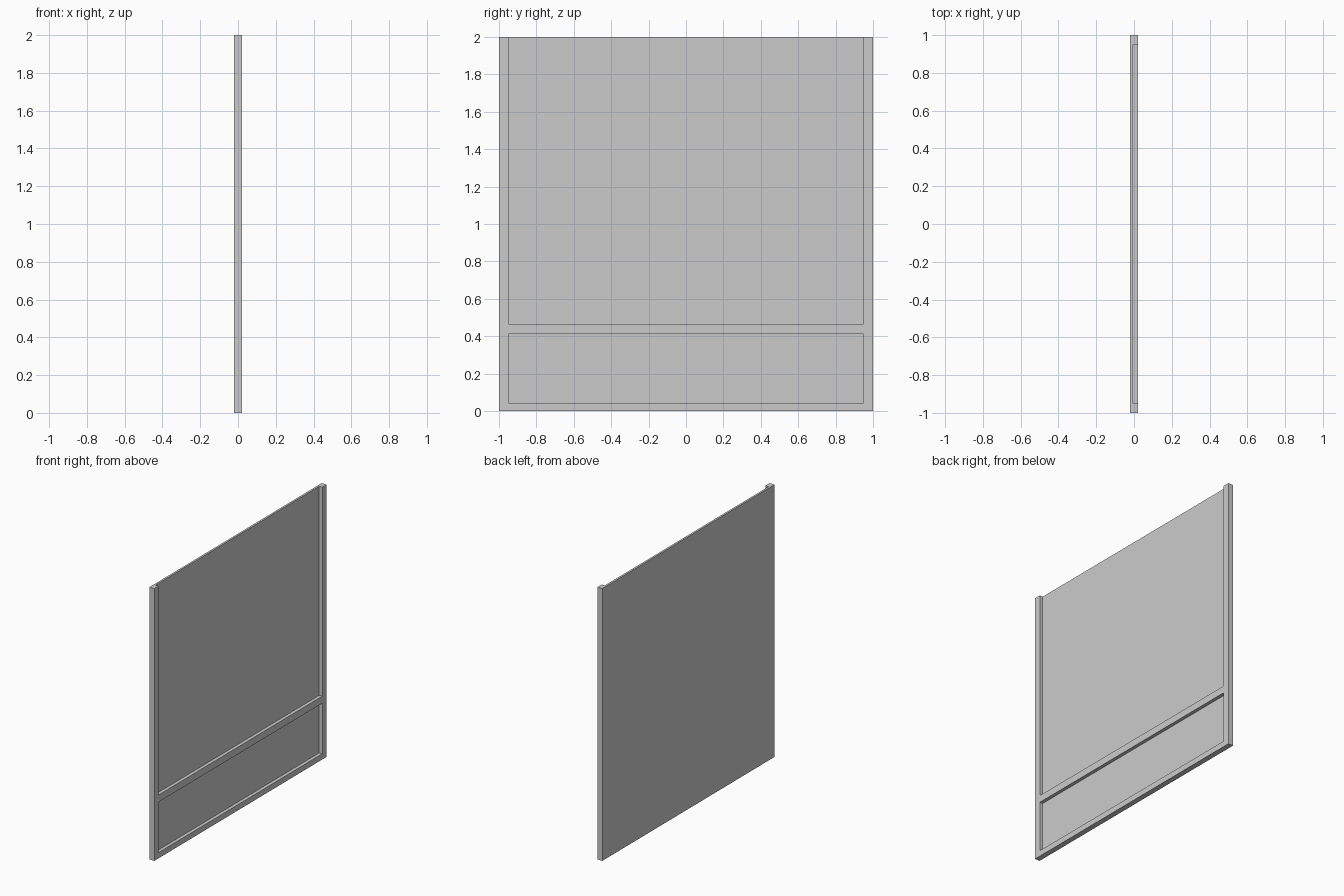
import bpy

if "Cube" in bpy.data.objects:
    bpy.data.objects.remove(bpy.data.objects["Cube"])


def box(name, lo, hi):
    """Axis-aligned box between two corners."""
    bpy.ops.mesh.primitive_cube_add(size=1, location=[(a + b) / 2 for a, b in zip(lo, hi)])
    ob = bpy.context.object
    ob.name = name
    ob.scale = [b - a for a, b in zip(lo, hi)]
    bpy.ops.object.transform_apply(location=True, rotation=False, scale=True)
    return ob


HALF_T = 0.02      # half the panel thickness
SHEET_X = -0.005   # front of the thin sheet inside the frame
INNER_Y = 0.95     # inner edge of the side posts

# Solid slab: flat back, frame on the +x side
panel = box("framed_wall_panel", (-HALF_T, -1, 0), (HALF_T, 1, 2))

# Two recesses leave side posts, bottom rail and middle rail; upper one is open at the top
recesses = {"lower_recess": (0.042, 0.413), "upper_recess": (0.465, 2.1)}
for name, (z0, z1) in recesses.items():
    cutter = box(name, (SHEET_X, -INNER_Y, z0), (0.1, INNER_Y, z1))
    cutter.hide_render = True
    mod = panel.modifiers.new(name, 'BOOLEAN')
    mod.operation = 'DIFFERENCE'
    mod.solver = 'EXACT'
    mod.object = cutter
    bpy.context.view_layer.objects.active = panel
    bpy.ops.object.modifier_apply(modifier=mod.name)
    bpy.data.objects.remove(cutter)
